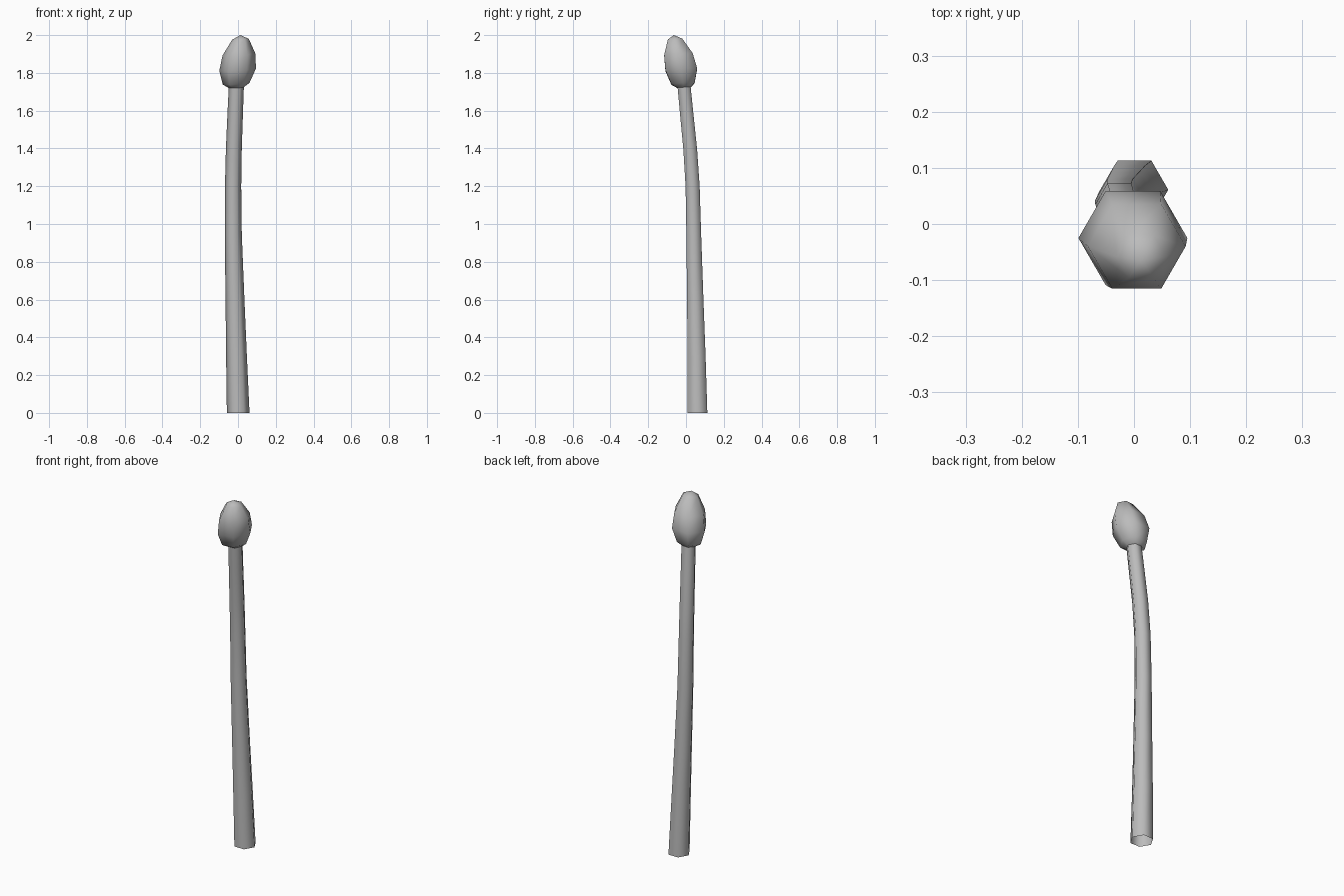
import bpy, bmesh, math

cube = bpy.data.objects.get("Cube")
if cube:
    bpy.data.objects.remove(cube, do_unlink=True)

# One plain grey for everything
grey = bpy.data.materials.new("plain grey")
grey.use_nodes = True
colour = (0.5, 0.5, 0.5, 1)
grey.diffuse_color = colour
grey.node_tree.nodes["Principled BSDF"].inputs["Base Color"].default_value = colour

SIDES = 6


def loft(name, rings, tilt=(0, 0), tip=None):
    """Skin six-sided rings (x, y, z, radius), optionally closed by a tip point."""
    bm = bmesh.new()
    loops = []
    for x, y, z, r in rings:
        loop = []
        for i in range(SIDES):
            a = math.tau * i / SIDES
            dx, dy = r * math.cos(a), r * math.sin(a)
            loop.append(bm.verts.new((x + dx, y + dy, z + tilt[0] * dx + tilt[1] * dy)))
        loops.append(loop)
    for low, high in zip(loops, loops[1:]):
        for i in range(SIDES):
            j = (i + 1) % SIDES
            bm.faces.new((low[i], low[j], high[j], high[i]))
    if tip:
        top = bm.verts.new(tip)
        for i in range(SIDES):
            bm.faces.new((loops[-1][i], loops[-1][(i + 1) % SIDES], top))
    for face in bm.faces:
        face.smooth = True
    mesh = bpy.data.meshes.new(name)
    bm.to_mesh(mesh)
    bm.free()
    mesh.materials.append(grey)
    obj = bpy.data.objects.new(name, mesh)
    bpy.context.collection.objects.link(obj)
    return obj


# Curved, tapering stem, open at the foot
loft("stem", [
    (0.001, 0.061, 0.0, 0.060),
    (-0.008, 0.056, 0.3, 0.055),
    (-0.016, 0.049, 0.6, 0.050),
    (-0.025, 0.041, 0.95, 0.045),
    (-0.026, 0.035, 1.2, 0.043),
    (-0.022, 0.022, 1.4, 0.042),
    (-0.015, 0.004, 1.58, 0.041),
    (-0.009, -0.010, 1.725, 0.040),
])

# Egg-shaped bud leaning forward
loft("bud", [
    (-0.009, -0.010, 1.722, 0.040),
    (-0.010, -0.016, 1.743, 0.071),
    (-0.002, -0.025, 1.817, 0.097),
    (0.005, -0.040, 1.897, 0.087),
    (0.013, -0.058, 1.978, 0.044),
], tilt=(0.06, 0.06), tip=(0.012, -0.064, 2.0))
